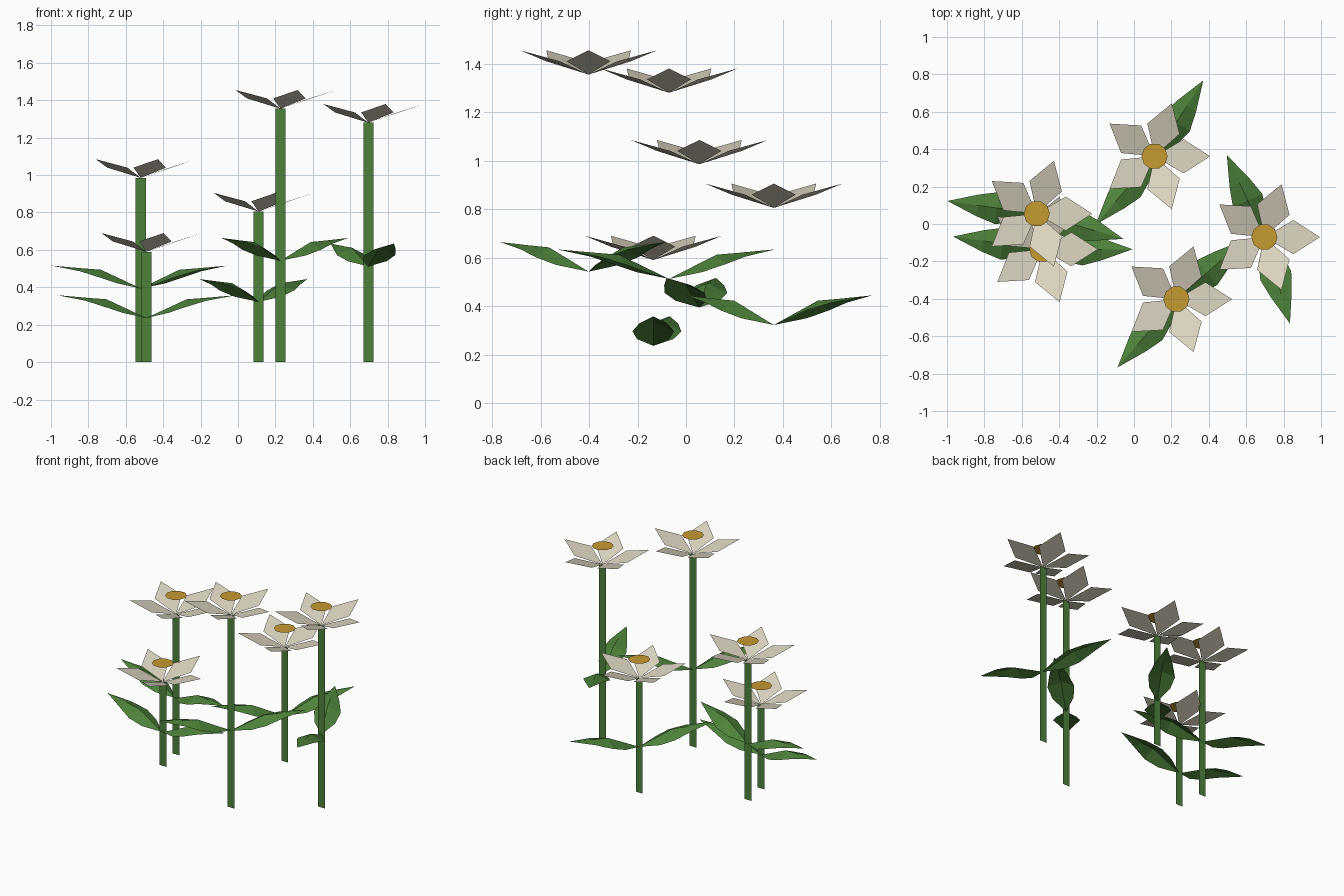
import bpy, bmesh, math
from mathutils import Matrix, Vector

if "Cube" in bpy.data.objects:
    bpy.data.objects.remove(bpy.data.objects["Cube"])


def material(name, rgb):
    m = bpy.data.materials.new(name)
    m.diffuse_color = (*rgb, 1)
    m.use_nodes = True
    m.node_tree.nodes["Principled BSDF"].inputs["Base Color"].default_value = m.diffuse_color
    return m


GREEN = material("leaf green", (0.075, 0.225, 0.042))
CREAM = material("petal cream", (0.72, 0.67, 0.53))
GOLD = material("centre gold", (0.56, 0.32, 0.03))


def sheet(name, verts, faces, mat, turns, origin):
    """Object made of one flat-faced sheet repeated at the given turns about z."""
    bm = bmesh.new()
    for a in turns:
        rot = Matrix.Rotation(a, 3, 'Z')
        vs = [bm.verts.new(rot @ Vector(v)) for v in verts]
        for f in faces:
            bm.faces.new([vs[i] for i in f])
    me = bpy.data.meshes.new(name)
    bm.to_mesh(me)
    bm.free()
    me.materials.append(mat)
    ob = bpy.data.objects.new(name, me)
    ob.location = origin
    bpy.context.collection.objects.link(ob)
    return ob


# leaf: raised midrib with drooping sides (distance, half width, side z, rib z)
STATIONS = [(0.12, 0.067, 0.028, 0.056), (0.215, 0.086, 0.06, 0.10), (0.32, 0.058, 0.092, 0.108)]
leaf_verts = [(0, 0, 0)]
for s, w, zs, zr in STATIONS:
    leaf_verts += [(s, w, zs), (s, 0, zr), (s, -w, zs)]
leaf_verts.append((0.482, 0, 0.122))
leaf_faces = [(0, 2, 1), (0, 3, 2), (7, 8, 10), (8, 9, 10)]
for i in (1, 4):
    leaf_faces += [(i, i + 1, i + 4, i + 3), (i + 1, i + 2, i + 5, i + 4)]

# petal: upturned diamond
petal_verts = [(0, 0, 0), (0.155, -0.091, 0.055), (0.297, 0, 0.1), (0.155, 0.091, 0.055)]

# flower centre: flat ten-sided disc
SIDES = 10
disc_verts = [(0.07 * math.cos(k * math.tau / SIDES), 0.07 * math.sin(k * math.tau / SIDES), 0)
              for k in range(SIDES)]

# flowers: x, y, stem height; each is turned one radian further
FLOWERS = [(-0.49, -0.135, 0.59), (0.11, 0.362, 0.805), (0.697, -0.07, 1.28),
           (-0.52, 0.055, 0.985), (0.227, -0.402, 1.355)]
for i, (x, y, h) in enumerate(FLOWERS):
    n = i + 1
    w = 0.027
    sheet(f"stem_{n}", [(-w, 0, 0), (w, 0, 0), (w, 0, h), (-w, 0, h)], [(0, 1, 2, 3)],
          GREEN, [0], (x, y, 0))
    sheet(f"leaves_{n}", leaf_verts, leaf_faces, GREEN, [i, i + 3], (x, y, 0.4 * h))
    sheet(f"petals_{n}", petal_verts, [(0, 1, 2, 3)], CREAM,
          [k * math.tau / 5 for k in range(5)], (x, y, h))
    sheet(f"flower_centre_{n}", disc_verts, [tuple(range(SIDES))], GOLD, [0], (x, y, h + 0.132))
